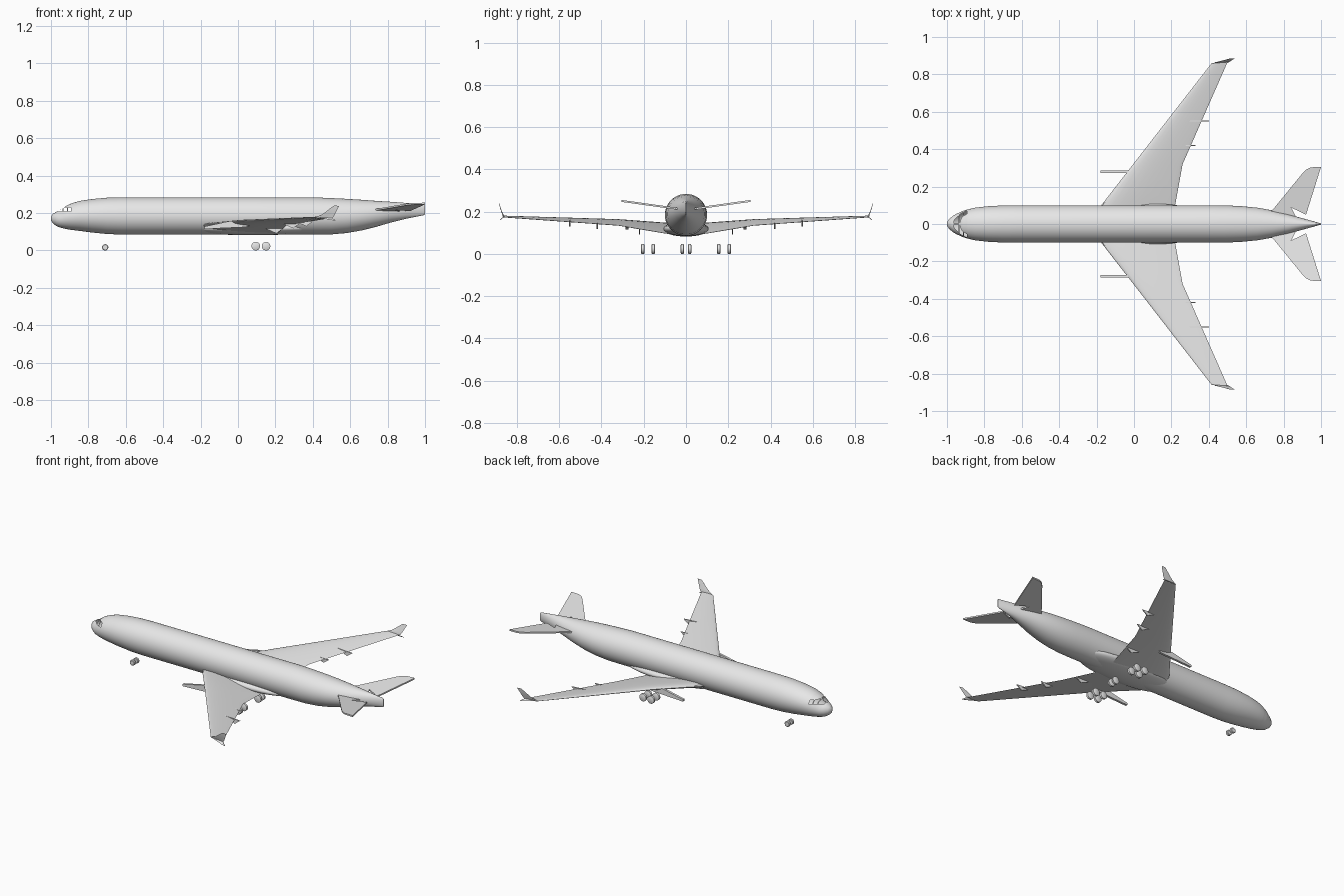
import bpy, bmesh, math
from mathutils import Vector

cube = bpy.data.objects.get("Cube")
if cube:
    bpy.data.objects.remove(cube, do_unlink=True)

grey = bpy.data.materials.new("light grey")
grey.use_nodes = True
grey.diffuse_color = (0.8, 0.8, 0.8, 1)
grey.node_tree.nodes["Principled BSDF"].inputs["Base Color"].default_value = grey.diffuse_color


def finish(name, bm, mirror=False, angle=35):
    """Turn a bmesh into a shaded object, optionally mirrored left to right."""
    bmesh.ops.recalc_face_normals(bm, faces=bm.faces[:])
    mesh = bpy.data.meshes.new(name)
    bm.to_mesh(mesh)
    bm.free()
    mesh.materials.append(grey)
    obj = bpy.data.objects.new(name, mesh)
    bpy.context.collection.objects.link(obj)
    bpy.ops.object.select_all(action="DESELECT")
    obj.select_set(True)
    bpy.context.view_layer.objects.active = obj
    bpy.ops.object.shade_smooth_by_angle(angle=math.radians(angle))
    if mirror:
        mod = obj.modifiers.new("mirror", "MIRROR")
        mod.use_axis = (False, True, False)
        mod.use_mirror_merge = False
    return obj


def loft(rings):
    """Skin a row of equal rings and cap both ends."""
    bm = bmesh.new()
    rows = [[bm.verts.new(p) for p in ring] for ring in rings]
    n = len(rows[0])
    for a, b in zip(rows, rows[1:]):
        for i in range(n):
            j = (i + 1) % n
            bm.faces.new((a[i], a[j], b[j], b[i]))
    bm.faces.new(rows[0])
    bm.faces.new(rows[-1])
    return bm


def oval(x, low, high, half_width, n=48):
    mid, r = (low + high) / 2, (high - low) / 2
    turns = [math.tau * i / n for i in range(n)]
    return [(x, half_width * math.sin(t), mid + r * math.cos(t)) for t in turns]


def airfoil(front, back, thick, n=24):
    """Wing section between a leading and a trailing point."""
    front, back = Vector(front), Vector(back)
    ring = []
    for i in range(n):
        t = math.tau * i / n
        c = (1 + math.cos(t)) / 2
        p = front.lerp(back, c)
        p.z += thick / 2 * math.sin(t) * (1.4 - c)
        ring.append(p)
    return ring


def plate(name, outline, offset, mirror=True):
    """Thin solid: an outline thickened along the offset vector."""
    d = Vector(offset) / 2
    sides = [[Vector(p) + s * d for p in outline] for s in (-1, 1)]
    return finish(name, loft(sides), mirror)


# Fuselage: x, underside, top, half width
stations = [
    (-1, .16, .18, .008), (-.99, .145, .195, .025), (-.97, .13, .207, .042),
    (-.95, .122, .216, .054), (-.92, .115, .238, .068), (-.89, .11, .252, .078),
    (-.85, .105, .264, .087), (-.78, .096, .275, .095), (-.7, .088, .282, .099),
    (-.62, .085, .284, .1), (.4, .085, .284, .1), (.5, .086, .28, .099),
    (.58, .093, .276, .095), (.66, .107, .271, .087), (.74, .127, .265, .073),
    (.82, .15, .26, .053), (.9, .17, .254, .031), (.99, .188, .247, .006),
    (1, .192, .243, .003)]
bm = loft([oval(*s) for s in stations])

# Open cockpit windows, with pillars left between the panes
sill, lintel = .207, .229
panes = [(-.962, -.937), (-.932, -.915), (-.91, -.893)]
cuts = [((0, 0, z), (0, 0, 1)) for z in (sill, lintel)]
cuts += [((x, 0, 0), (1, 0, 0)) for pane in panes for x in pane]
cuts += [((0, y, 0), (0, 1, 0)) for y in (-.003, .003)]
for point, normal in cuts:
    nose = [f for f in bm.faces if f.calc_center_median().x < -.86]
    geom = nose + list({e for f in nose for e in f.edges}) + list({v for f in nose for v in f.verts})
    bmesh.ops.bisect_plane(bm, geom=geom, plane_co=point, plane_no=normal)


def is_glass(face):
    c = face.calc_center_median()
    in_pane = any(a < c.x < b for a, b in panes)
    return in_pane and sill < c.z < lintel and abs(c.y) > .003


bmesh.ops.delete(bm, geom=[f for f in bm.faces if is_glass(f)], context="FACES")
finish("fuselage", bm)

# Belly fairing between the wings
rings = []
for i in range(25):
    u = -.99 + 1.98 * i / 24
    r = (1 - abs(u) ** 2.5) ** .5
    rings.append(oval(.08 + .33 * u, .12 - .038 * r, .12 + .035 * r, .108 * r, 32))
finish("belly_fairing", loft(rings))

# Main wings
finish("wings", loft([
    airfoil((-.22, .04, .13), (.21, .04, .092), .036),
    airfoil((-.175, .1, .138), (.22, .1, .098), .036),
    airfoil((-.004, .32, .157), (.26, .32, .135), .024),
    airfoil((.415, .86, .178), (.5, .865, .174), .008)]), True)

# Upper and lower winglets
finish("upper_winglets", loft([
    airfoil((.415, .858, .178), (.505, .866, .174), .006),
    airfoil((.45, .868, .192), (.515, .87, .188), .005),
    airfoil((.51, .884, .238), (.54, .886, .238), .003)]), True)
plate("lower_winglets", [(.43, .862, .176), (.5, .862, .175), (.525, .88, .16), (.5, .876, .162)],
      (0, .004, 0))

# Tailplanes with the inboard notch
plan = [(.72, .05), (.745, .08), (.9, .27), (.92, .29), (.945, .303), (1, .305),
        (.92, .05), (.84, .088), (.87, .03), (.8, .02)]
plate("tailplanes", [(x, y, .208 + .14 * y) for x, y in plan], (0, 0, .009))

# Engine pylons reaching ahead of the wings
plate("engine_pylons", [(-.18, .28, .128), (-.04, .28, .158), (.1, .28, .145),
                        (.04, .28, .125), (-.18, .28, .115)], (0, .014, 0))

# Flap track fins: x start, y, wing height, depth
for label, x, y, z, depth in (("inner", .13, .22, .125, .034), ("middle", .22, .42, .152, .034),
                              ("outer", .29, .55, .163, .034)):
    plate(label + "_flap_fins", [(x, y, z), (x + .11, y, z - .008), (x + .075, y, z - depth)],
          (0, .006, 0))


# Landing gear wheels
def wheel(name, x, y, r, width):
    rings = []
    for t, scale in ((-1, .8), (-.7, 1), (.7, 1), (1, .8)):
        turns = [math.tau * i / 24 for i in range(24)]
        rings.append([(x + r * scale * math.cos(a), y + t * width / 2, r + r * scale * math.sin(a))
                      for a in turns])
    finish(name, loft(rings), True)


wheel("nose_wheels", -.71, .017, .017, .016)
wheel("centre_wheels", .15, .017, .023, .016)
for row, x in (("front", .095), ("rear", .15)):
    for side, y in (("inner", .155), ("outer", .205)):
        wheel(f"{row}_{side}_main_wheels", x, y, .023, .018)
